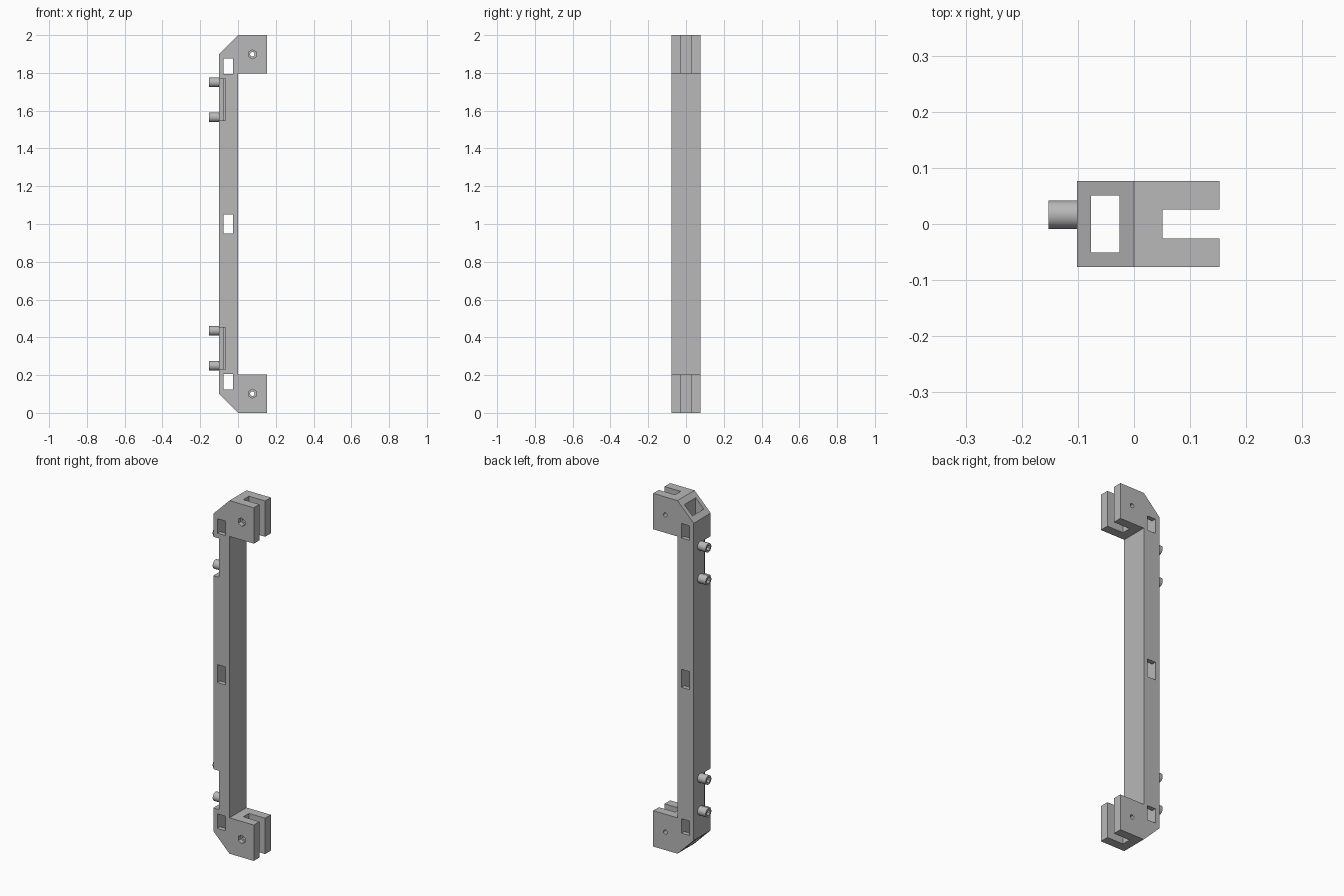
import bpy, bmesh, math
from mathutils import Matrix, Vector

cube = bpy.data.objects.get("Cube")
if cube:
    bpy.data.objects.remove(cube, do_unlink=True)

U = 0.0254          # wall thickness, the base module of the part
TOP = 2.0
MID = TOP / 2

grey = bpy.data.materials.new("plain grey")
grey.use_nodes = True
colour = (0.48, 0.48, 0.48, 1)
grey.diffuse_color = colour
grey.node_tree.nodes["Principled BSDF"].inputs["Base Color"].default_value = colour


def finish(name, bm):
    bmesh.ops.recalc_face_normals(bm, faces=bm.faces)
    mesh = bpy.data.meshes.new(name)
    bm.to_mesh(mesh)
    bm.free()
    obj = bpy.data.objects.new(name, mesh)
    bpy.context.collection.objects.link(obj)
    mesh.materials.append(grey)
    return obj


def box(name, x, y, z):
    bm = bmesh.new()
    size = [b - a for a, b in (x, y, z)]
    centre = [(a + b) / 2 for a, b in (x, y, z)]
    bmesh.ops.create_cube(bm, size=1, matrix=Matrix.Translation(centre) @ Matrix.Diagonal((*size, 1)))
    return finish(name, bm)


def rod(name, start, end, radius, sides):
    a, b = Vector(start), Vector(end)
    bm = bmesh.new()
    turn = (b - a).to_track_quat('Z', 'Y').to_matrix().to_4x4()
    bmesh.ops.create_cone(bm, cap_ends=True, segments=sides, radius1=radius, radius2=radius,
                          depth=(b - a).length, matrix=Matrix.Translation((a + b) / 2) @ turn)
    return finish(name, bm)


def cut(target, cutter):
    mod = target.modifiers.new("cut", 'BOOLEAN')
    mod.operation = 'DIFFERENCE'
    mod.solver = 'EXACT'
    mod.object = cutter
    bpy.context.view_layer.objects.active = target
    bpy.ops.object.modifier_apply(modifier=mod.name)
    bpy.data.objects.remove(cutter, do_unlink=True)


def smooth(obj):
    bpy.ops.object.select_all(action='DESELECT')
    obj.select_set(True)
    bpy.context.view_layer.objects.active = obj
    bpy.ops.object.shade_smooth_by_angle(angle=math.radians(30))


# Beam with a chamfered head at each end, extruded across y
half = [(0, MID), (0, TOP - 8 * U), (6 * U, TOP - 8 * U), (6 * U, TOP), (0, TOP),
        (-4 * U, TOP - 4 * U)]
outline = half[1:] + [(x, TOP - z) for x, z in reversed(half[1:])]
bm = bmesh.new()
face = bm.faces.new([bm.verts.new((x, -3 * U, z)) for x, z in outline])
side = bmesh.ops.extrude_face_region(bm, geom=[face])["geom"]
bmesh.ops.translate(bm, vec=(0, 6 * U, 0),
                    verts=[v for v in side if isinstance(v, bmesh.types.BMVert)])
beam = finish("beam", bm)

# Lengthwise channel and the middle window
cut(beam, box("channel_cutter", (-3 * U, -U), (-2 * U, 2 * U), (-0.1, TOP + 0.1)))
cut(beam, box("window_cutter", (-3 * U, -U), (-0.2, 0.2), (MID - 2 * U, MID + 2 * U)))

for label, s in (("upper", 1), ("lower", -1)):
    def span(a, b):
        return sorted((MID + s * a, MID + s * b))

    # End window, fork slot and front corner notch
    cut(beam, box("window_cutter", (-3 * U, -U), (-0.2, 0.2), span(0.795, 0.877)))
    cut(beam, box("slot_cutter", (2 * U, 0.3), (-U, U), span(0.75, 1.1)))
    cut(beam, box("notch_cutter", (-0.2, -0.065), (-0.2, -0.02), span(0.548, 0.768)))

    # Cross bolt hole with a hexagonal pocket in the front
    x, z = 3 * U, MID + s * (MID - 4 * U)
    cut(beam, rod("hole_cutter", (x, -0.2, z), (x, 0.2, z), 0.012, 24))
    cut(beam, rod("pocket_cutter", (x, -0.2, z), (x, -2 * U, z), 0.024, 6))

    # Socket headed pins on the right side
    for place, h in (("outer", 0.75), ("inner", 0.565)):
        z, y = MID + s * h, 0.0165
        pin = rod(f"{label}_{place}_pin", (-6 * U, y, z), (-4 * U, y, z), U, 32)
        cut(pin, rod("socket_cutter", (-0.2, y, z), (-5 * U, y, z), 0.015, 6))
        smooth(pin)

smooth(beam)
